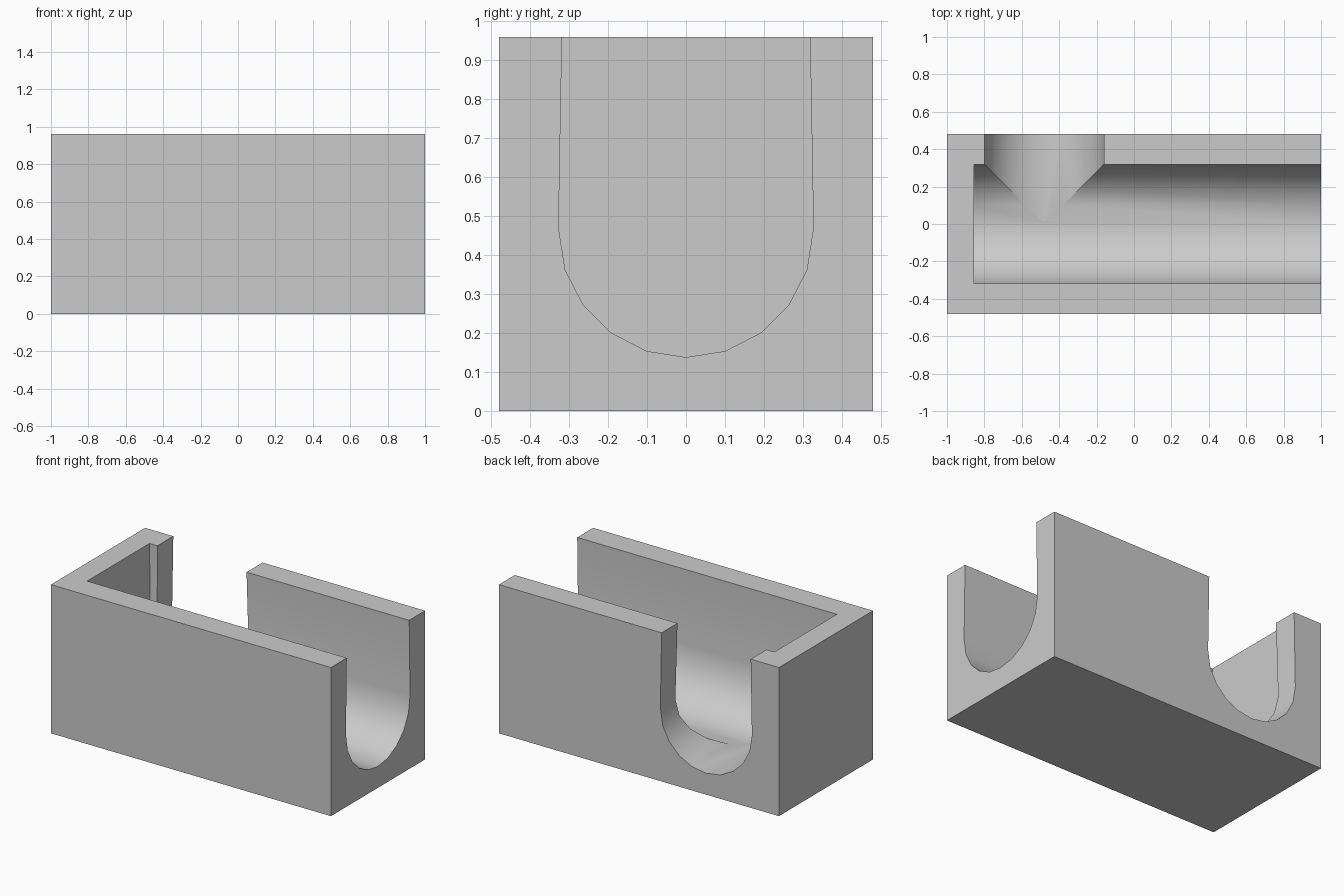
import bpy, bmesh
from math import radians
from mathutils import Matrix, Vector

if "Cube" in bpy.data.objects:
    bpy.data.objects.remove(bpy.data.objects["Cube"])

# Half of the U-shaped groove section: (sideways offset, height)
HALF = [(0.314, 1.2), (0.327, 0.47), (0.31, 0.362), (0.263, 0.271),
        (0.192, 0.201), (0.101, 0.154)]
SECTION = HALF + [(0, 0.138)] + [(-u, z) for u, z in reversed(HALF)]


def add_object(name, bm):
    bmesh.ops.recalc_face_normals(bm, faces=bm.faces)
    mesh = bpy.data.meshes.new(name)
    bm.to_mesh(mesh)
    bm.free()
    obj = bpy.data.objects.new(name, mesh)
    bpy.context.collection.objects.link(obj)
    return obj


def groove_cutter(name, to_point, start, end):
    """Sweep the U section between two positions along its channel."""
    bm = bmesh.new()
    face = bm.faces.new([bm.verts.new(to_point(u, start, z)) for u, z in SECTION])
    out = bmesh.ops.extrude_face_region(bm, geom=[face], use_keep_orig=True)
    verts = [g for g in out["geom"] if isinstance(g, bmesh.types.BMVert)]
    offset = Vector(to_point(0, end, 0)) - Vector(to_point(0, start, 0))
    bmesh.ops.translate(bm, verts=verts, vec=offset)
    obj = add_object(name, bm)
    obj.hide_render = True
    return obj


# Solid block
bm = bmesh.new()
bmesh.ops.create_cube(bm, size=1, matrix=Matrix.Translation((0, 0, 0.48))
                      @ Matrix.Diagonal((2, 0.96, 0.96, 1)))
block = add_object("channel_block", bm)

# Long channel open on the right, and side branch open at the back
cutters = [
    groove_cutter("main_channel_cutter", lambda u, a, z: (a, u, z), -0.855, 1.2),
    groove_cutter("branch_channel_cutter", lambda u, a, z: (u - 0.48, a, z), 0.01, 0.7),
]
bpy.context.view_layer.objects.active = block
block.select_set(True)
for cutter in cutters:
    mod = block.modifiers.new("cut", "BOOLEAN")
    mod.operation = "DIFFERENCE"
    mod.solver = "EXACT"
    mod.object = cutter
    bpy.ops.object.modifier_apply(modifier=mod.name)
    bpy.data.objects.remove(cutter, do_unlink=True)

# Smooth groove floor, crisp outer edges
bpy.ops.object.shade_smooth_by_angle(angle=radians(30))
